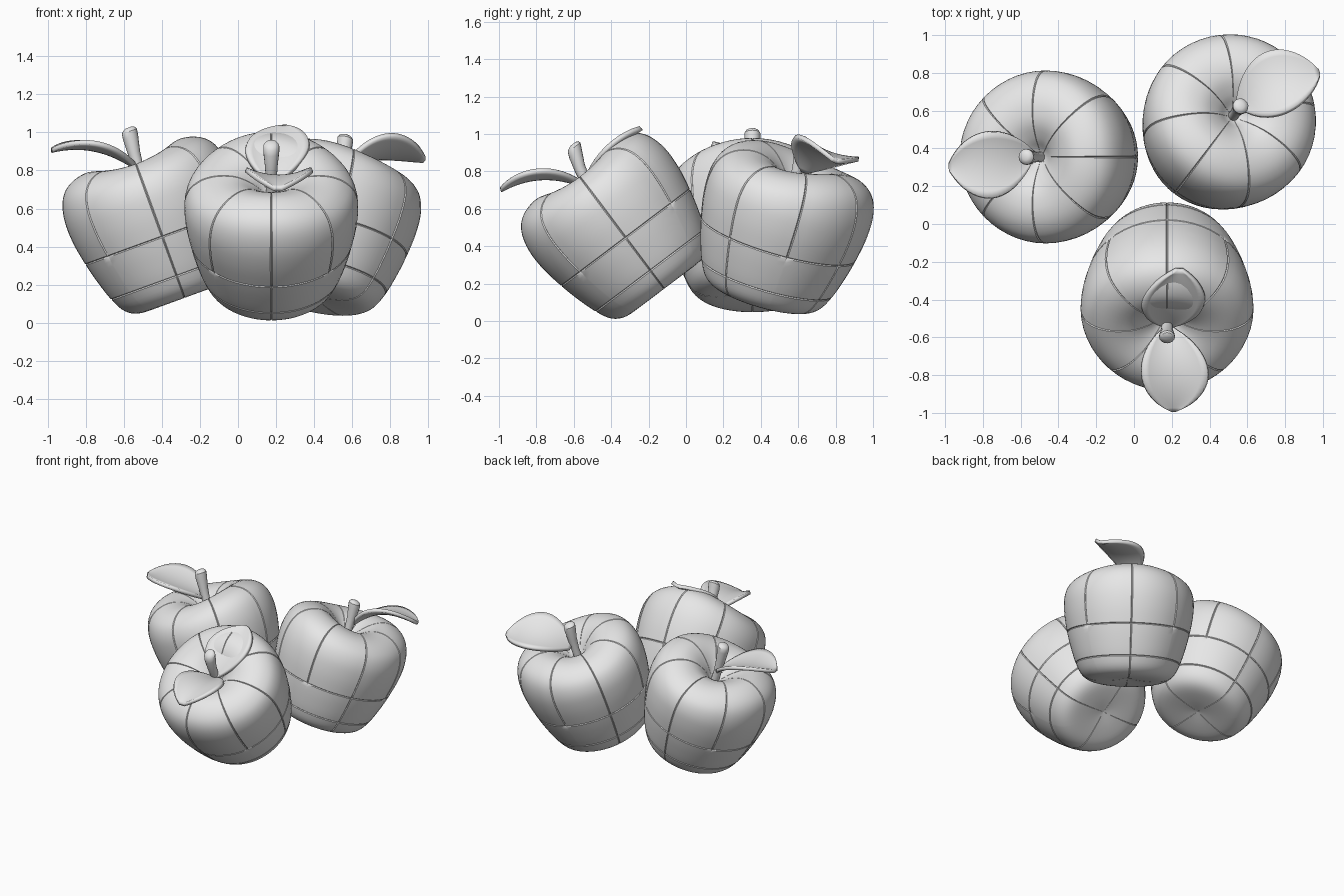
import bpy, bmesh
from math import sin, cos, pi, radians
from mathutils import Vector, Matrix

if "Cube" in bpy.data.objects:
    bpy.data.objects.remove(bpy.data.objects["Cube"], do_unlink=True)

grey = bpy.data.materials.new("plain_grey")
grey.use_nodes = True
grey.diffuse_color = (0.8, 0.8, 0.8, 1)
grey.node_tree.nodes["Principled BSDF"].inputs["Base Color"].default_value = (0.8, 0.8, 0.8, 1)


def grid_object(name, rows, closed, matrix=Matrix()):
    """Skin rows of points into a smooth surface."""
    bm = bmesh.new()
    verts = [[bm.verts.new(p) for p in row] for row in rows]
    n = len(rows[0])
    for low, high in zip(verts, verts[1:]):
        for i in range(n if closed else n - 1):
            j = (i + 1) % n
            bm.faces.new((low[i], low[j], high[j], high[i]))
    bmesh.ops.remove_doubles(bm, verts=bm.verts, dist=0.0002)
    bmesh.ops.recalc_face_normals(bm, faces=bm.faces)
    mesh = bpy.data.meshes.new(name)
    bm.to_mesh(mesh)
    bm.free()
    mesh.materials.append(grey)
    ob = bpy.data.objects.new(name, mesh)
    ob.matrix_world = matrix
    bpy.context.collection.objects.link(ob)
    bpy.ops.object.select_all(action='DESELECT')
    ob.select_set(True)
    bpy.context.view_layer.objects.active = ob
    bpy.ops.object.shade_smooth_by_angle(angle=radians(35))
    return ob


# Apple outline from base to dimple: radius, height
OUTLINE = [(0, 0.025), (0.13, 0.01), (0.25, 0.012), (0.32, 0.05), (0.365, 0.13),
           (0.402, 0.24), (0.43, 0.35), (0.453, 0.48), (0.455, 0.6), (0.425, 0.695),
           (0.36, 0.755), (0.27, 0.78), (0.18, 0.765), (0.1, 0.715), (0.045, 0.66), (0, 0.63)]
SEAMS = (4, 6)
GROOVE = 0.005


def apple_profile():
    """Spline samples as (point, normal, seam depth, above upper seam)."""
    pts = [Vector(p) for p in OUTLINE]
    out = []
    last = len(pts) - 1
    for i, p in enumerate(pts):
        before, after = pts[max(i - 1, 0)], pts[min(i + 1, last)]
        tan = (after - before).normalized()
        nor = Vector((tan.y, -tan.x))
        if i in SEAMS:
            for k in (-1, 0, 1):
                out.append((p + tan * k * GROOVE, nor, GROOVE * (k == 0), i >= SEAMS[1]))
        else:
            out.append((p, nor, 0, i > SEAMS[1]))
        if i == last:
            break
        m0 = (after - before) / 2
        m1 = (pts[min(i + 2, last)] - p) / 2
        for t in (0.25, 0.5, 0.75):
            a, b = t * t * (3 - 2 * t), t * (1 - t)
            q = p * (1 - a) + after * a + m0 * b * (1 - t) - m1 * b * t
            tg = (after - p).normalized()
            out.append((q, Vector((tg.y, -tg.x)), 0, i >= SEAMS[1]))
    return out


def make_apple(name, base, azimuth, tilt, stem_lean, stem_top):
    matrix = (Matrix.Translation(base) @ Matrix.Rotation(radians(azimuth), 4, 'Z')
              @ Matrix.Rotation(radians(tilt), 4, 'Y'))
    # Eight panels, with a narrow groove at each border
    angles = []
    for k in range(8):
        a = k * pi / 4
        angles += [(a - 0.012, 0), (a, 1 + k % 2), (a + 0.012, 0)]
        angles += [(a + pi / 4 * j / 7, 0) for j in range(1, 7)]
    rows = []
    for p, nor, depth, upper in apple_profile():
        row = []
        for a, border in angles:
            # Side panels split in half only above the upper seam
            cut = GROOVE if border == 1 or (border == 2 and upper) else 0
            cut *= min(1, p.x / 0.1)
            r, z = p - nor * max(cut, depth)
            r = max(r, 0)
            swell = min(1, max(0, (p.y - 0.55) / 0.18)) * min(1, r / 0.25)
            row.append((r * cos(a), r * sin(a), z + 0.022 * swell * cos(2 * a)))
        rows.append(row)
    grid_object(name + "_body", rows, True, matrix)

    # Stem: tapered tube with a rounded tip
    stem = []
    for t, r in ((0, 0), (0, 0.028), (0.3, 0.028), (0.6, 0.033), (0.85, 0.042),
                 (0.94, 0.042), (0.98, 0.032), (1, 0.017), (1, 0)):
        z = 0.61 + (stem_top - 0.61) * t
        stem.append([(stem_lean * t * t + r * cos(k * pi / 8), r * sin(k * pi / 8), z)
                     for k in range(16)])
    grid_object(name + "_stem", stem, True, matrix)


def make_leaf(name, base, mid, tip, side, width, cup):
    """Arched leaf; side points to one edge, cup lifts both edges."""
    base, mid, tip, side = (Vector(v) for v in (base, mid, tip, side))
    side.normalize()
    bend = 2 * mid - (base + tip) / 2
    rows = []
    for i in range(21):
        t = i / 20
        c = base * (1 - t) ** 2 + bend * 2 * t * (1 - t) + tip * t * t
        tangent = (bend - base) * (1 - t) + (tip - bend) * t
        up = tangent.cross(side).normalized()
        if up.z < 0:
            up = -up
        w = width * max(0.03, sin(pi * t ** 1.1)) ** 0.65
        rows.append([c + side * w * s + up * cup * s * s * (w / width)
                     for s in (j / 5 - 1 for j in range(11))])
    ob = grid_object(name, rows, False)
    solid = ob.modifiers.new("thickness", 'SOLIDIFY')
    solid.thickness = 0.025
    solid.offset = 0


make_apple("left_apple", (-0.278, 0.355, 0.123), 180, 20, -0.03, 0.95)
make_apple("right_apple", (0.394, 0.398, 0.112), 53, 20, -0.03, 0.92)
make_apple("front_apple", (0.175, -0.112, 0.166), -90, 37, -0.08, 0.92)

make_leaf("left_apple_leaf", (-0.53, 0.37, 0.81), (-0.75, 0.315, 0.91), (-0.98, 0.3, 0.905),
          (-0.1, 1, 0), 0.175, 0.03)
make_leaf("right_apple_leaf", (0.55, 0.63, 0.8), (0.74, 0.735, 0.895), (0.98, 0.8, 0.855),
          (0.25, -0.9, 0.34), 0.18, 0.03)
make_leaf("front_apple_low_leaf", (0.18, -0.54, 0.72), (0.215, -0.77, 0.765), (0.21, -0.99, 0.7),
          (1, 0, 0), 0.175, 0.04)
make_leaf("front_apple_high_leaf", (0.185, -0.54, 0.73), (0.205, -0.41, 0.895), (0.24, -0.24, 1.03),
          (1, 0, 0), 0.165, 0.03)
